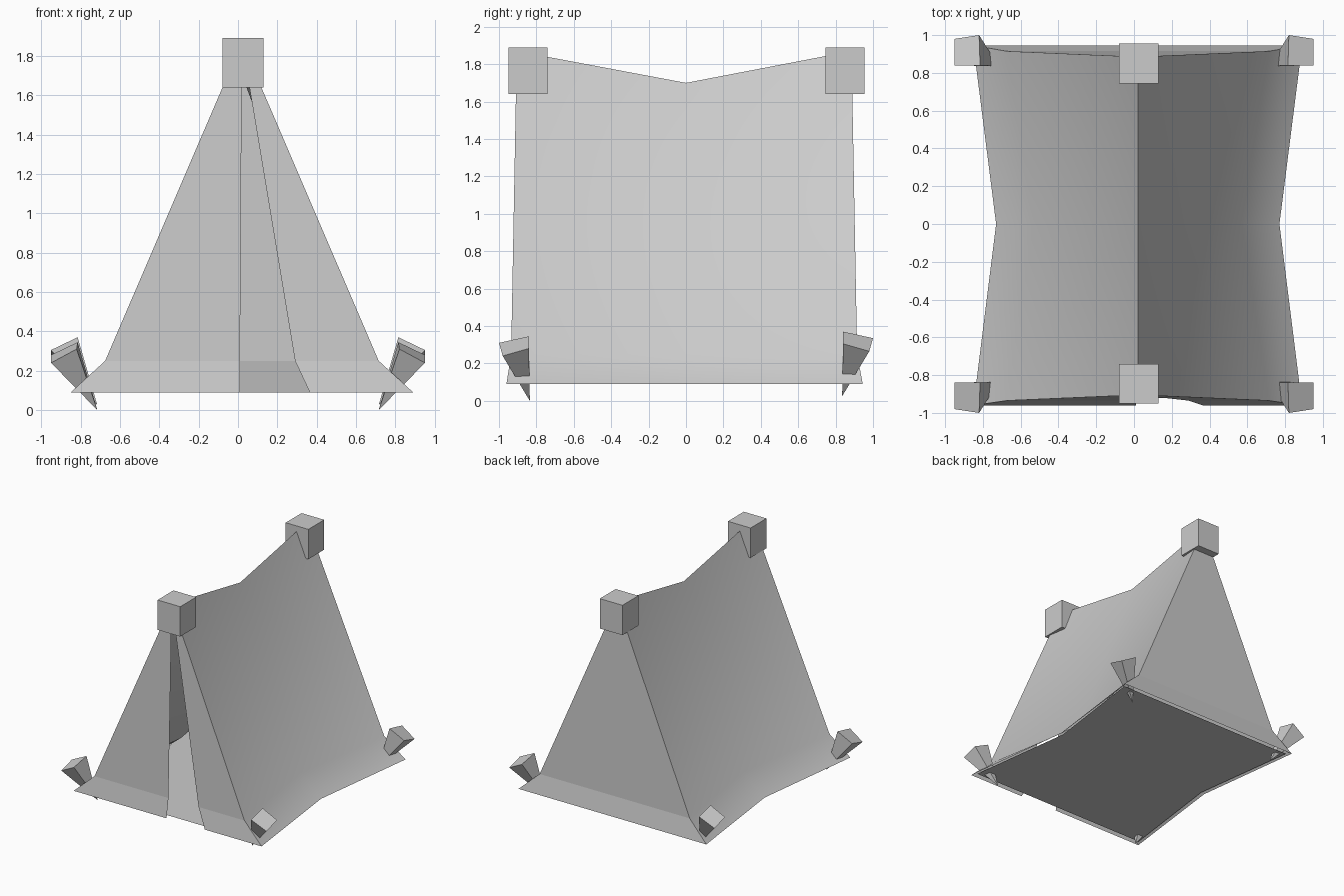
import bpy
from math import radians

cube = bpy.data.objects.get("Cube")
if cube:
    bpy.data.objects.remove(cube, do_unlink=True)

canvas = bpy.data.materials.new("light grey")
canvas.use_nodes = True
GREY = (0.6, 0.6, 0.6, 1)
canvas.diffuse_color = GREY
canvas.node_tree.nodes["Principled BSDF"].inputs["Base Color"].default_value = GREY


def build(name, verts, faces, smooth=False):
    mesh = bpy.data.meshes.new(name)
    mesh.from_pydata(verts, [], faces)
    mesh.materials.append(canvas)
    obj = bpy.data.objects.new(name, mesh)
    bpy.context.collection.objects.link(obj)
    if smooth:
        bpy.ops.object.select_all(action='DESELECT')
        obj.select_set(True)
        bpy.context.view_layer.objects.active = obj
        bpy.ops.object.shade_smooth_by_angle(angle=radians(60))
    return obj


CX = 0.02                       # ridge line in x
HEM, KNEE = 0.09, 0.25          # heights of the hem and of the flare above it

# Each section runs ridge, knee, hem as (half width, y, z)
front = [(0, -0.905, 1.87), (0.695, -0.935, KNEE), (0.87, -0.96, HEM)]
middle = [(0, 0, 1.70), (0.55, 0, KNEE), (0.75, 0, HEM)]
back = [(0, 0.885, 1.87), (0.695, 0.915, KNEE), (0.87, 0.945, HEM)]

# Sagging roof sheets
for side, name in ((1, "left_roof_sheet"), (-1, "right_roof_sheet")):
    verts = [(CX + side * w, y, z) for sec in (front, middle, back) for w, y, z in sec]
    faces = []
    for s in range(2):
        for r in range(2):
            a = s * 3 + r
            quad = (a, a + 1, a + 4, a + 3)
            faces.append(quad if side < 0 else quad[::-1])
    if side > 0:
        faces = [f[::-1] for f in faces]
    else:
        faces = [f[::-1] for f in faces]
    build(name, verts, faces, smooth=True)


def end_panel(name, section, inner, side):
    """Half of an end wall, from the inner edge out to the roof sheet."""
    verts = []
    for (w, y, z), x in zip(section, inner):
        verts += [(x, y, z), (CX + side * w, y, z)]
    flip = side * section[0][1] < 0
    faces = [(0, 2, 3, 1), (2, 4, 5, 3)]
    build(name, verts, faces if flip else [f[::-1] for f in faces])


# Door flaps leave a slit open; the back wall is closed
end_panel("right_door_flap", front, (CX, 0.01, 0.01), -1)
end_panel("left_door_flap", front, (CX, 0.29, 0.365), 1)
end_panel("left_back_wall", back, (CX, CX, CX), 1)
end_panel("right_back_wall", back, (CX, CX, CX), -1)

# Floor sheet, set slightly inside the hem
half = [(0.84, -0.92), (0.72, 0), (0.84, 0.905)]
outline = [(CX + w, y, 0.095) for w, y in half]
outline += [(CX - w, y, 0.095) for w, y in reversed(half)]
build("floor_sheet", outline, [tuple(range(6))])

# Ridge blocks at the pole tops
for y, name in ((-0.845, "front_pole_block"), (0.85, "back_pole_block")):
    bpy.ops.mesh.primitive_cube_add(size=1, location=(0.025, y, 1.765))
    block = bpy.context.object
    block.name = name
    block.scale = (0.21, 0.21, 0.25)
    block.data.materials.append(canvas)

# Tapered tent pegs: a tilted square head and a point in the ground
head = [(0.82, 1.0, 0.31), (0.95, 0.98, 0.24), (0.95, 0.84, 0.28), (0.815, 0.84, 0.345)]
tip = (0.715, 0.835, 0.0)
for sx, xname in ((1, "left"), (-1, "right")):
    for sy, yname in ((-1, "front"), (1, "back")):
        lift = 0.025 if sy > 0 else 0
        verts = [(sx * x, sy * y, z + lift) for x, y, z in head + [tip]]
        faces = [(3, 2, 1, 0)] + [(i, (i + 1) % 4, 4) for i in range(4)]
        if sx * sy < 0:
            faces = [f[::-1] for f in faces]
        build(f"{yname}_{xname}_peg", verts, faces)
